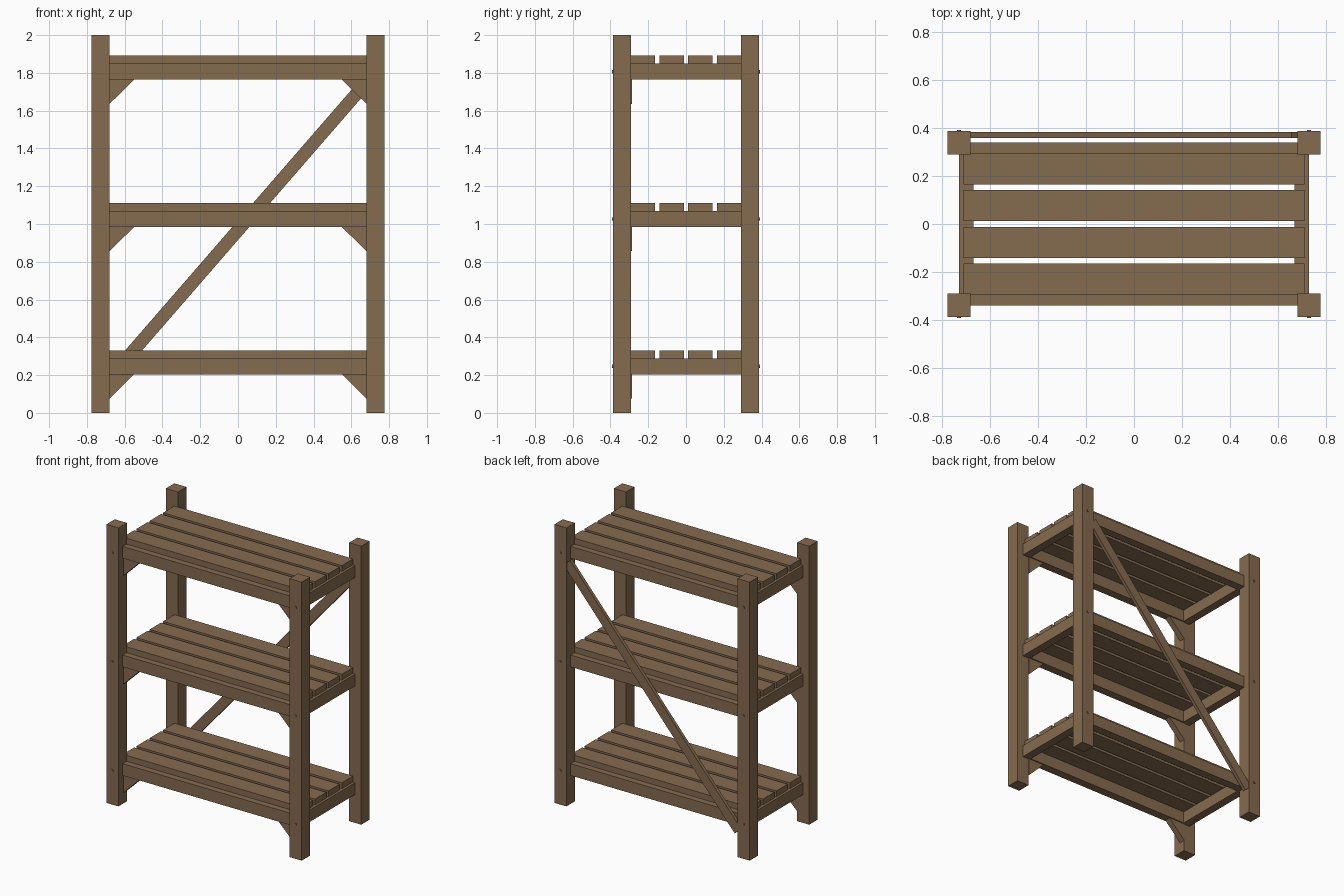
import bpy, bmesh, math
from mathutils import Matrix, Vector

if "Cube" in bpy.data.objects:
    bpy.data.objects.remove(bpy.data.objects["Cube"])

wood = bpy.data.materials.new("brown wood")
wood.diffuse_color = (0.235, 0.147, 0.08, 1)
wood.use_nodes = True
wood.node_tree.nodes["Principled BSDF"].inputs["Base Color"].default_value = wood.diffuse_color

PX, PY, POST = 0.728, 0.338, 0.096      # post centres and section
RAIL_T, RAIL_H, SLAT_H = 0.06, 0.085, 0.042
SHELVES = [0.204, 0.984, 1.764]         # underside of each shelf frame


def finish(name, bm):
    bmesh.ops.recalc_face_normals(bm, faces=bm.faces)
    me = bpy.data.meshes.new(name)
    bm.to_mesh(me)
    bm.free()
    me.materials.append(wood)
    ob = bpy.data.objects.new(name, me)
    bpy.context.collection.objects.link(ob)
    return ob


def box(name, center, size):
    bm = bmesh.new()
    bmesh.ops.create_cube(bm, size=1)
    bmesh.ops.scale(bm, vec=size, verts=bm.verts)
    ob = finish(name, bm)
    ob.location = center
    return ob


def gusset(name, side, z):
    # triangular corner block under the front rail
    bm = bmesh.new()
    pts = [(0.68, z), (0.55, z), (0.68, z - 0.128)]
    face = bm.faces.new([bm.verts.new((side * x, -0.33, h)) for x, h in pts])
    ext = bmesh.ops.extrude_face_region(bm, geom=[face])
    verts = [v for v in ext["geom"] if isinstance(v, bmesh.types.BMVert)]
    bmesh.ops.translate(bm, vec=(0, 0.044, 0), verts=verts)
    return finish(name, bm)


def bolt(name, x, y, z):
    bm = bmesh.new()
    bmesh.ops.create_cone(bm, cap_ends=True, segments=12, radius1=0.009,
                          radius2=0.009, depth=0.012,
                          matrix=Matrix.Rotation(math.pi / 2, 4, 'X'))
    ob = finish(name, bm)
    ob.location = (x, y, z)


# corner posts with bolt heads on their outer faces
for sx in (-1, 1):
    for sy, label in ((-1, "front"), (1, "back")):
        box(label + "_post", (sx * PX, sy * PY, 1), (POST, POST, 2))
        for z in SHELVES:
            bolt(label + "_bolt", sx * PX, sy * (PY + POST / 2), z + RAIL_H / 2)

# shelves: frame rails, four slats, front corner blocks
for z in SHELVES:
    zc = z + RAIL_H / 2
    for s in (-1, 1):
        box("long_rail", (0, s * (PY - RAIL_T / 2), zc), (1.36, RAIL_T, RAIL_H))
        box("side_rail", (s * (PX - RAIL_T / 2), 0, zc), (RAIL_T, 0.58, RAIL_H))
        gusset("corner_block", s, z)
    for i in range(4):
        box("shelf_slat", (0, (i - 1.5) * 0.1525, z + RAIL_H + SLAT_H / 2),
            (1.42, 0.129, SLAT_H))

# diagonal brace across the back
a, b = Vector((-0.68, 0.37, 0.184)), Vector((0.68, 0.37, 1.75))
brace = box("back_brace", (a + b) / 2, ((b - a).length, 0.024, 0.068))
brace.rotation_euler.y = -math.atan2(b.z - a.z, b.x - a.x)
